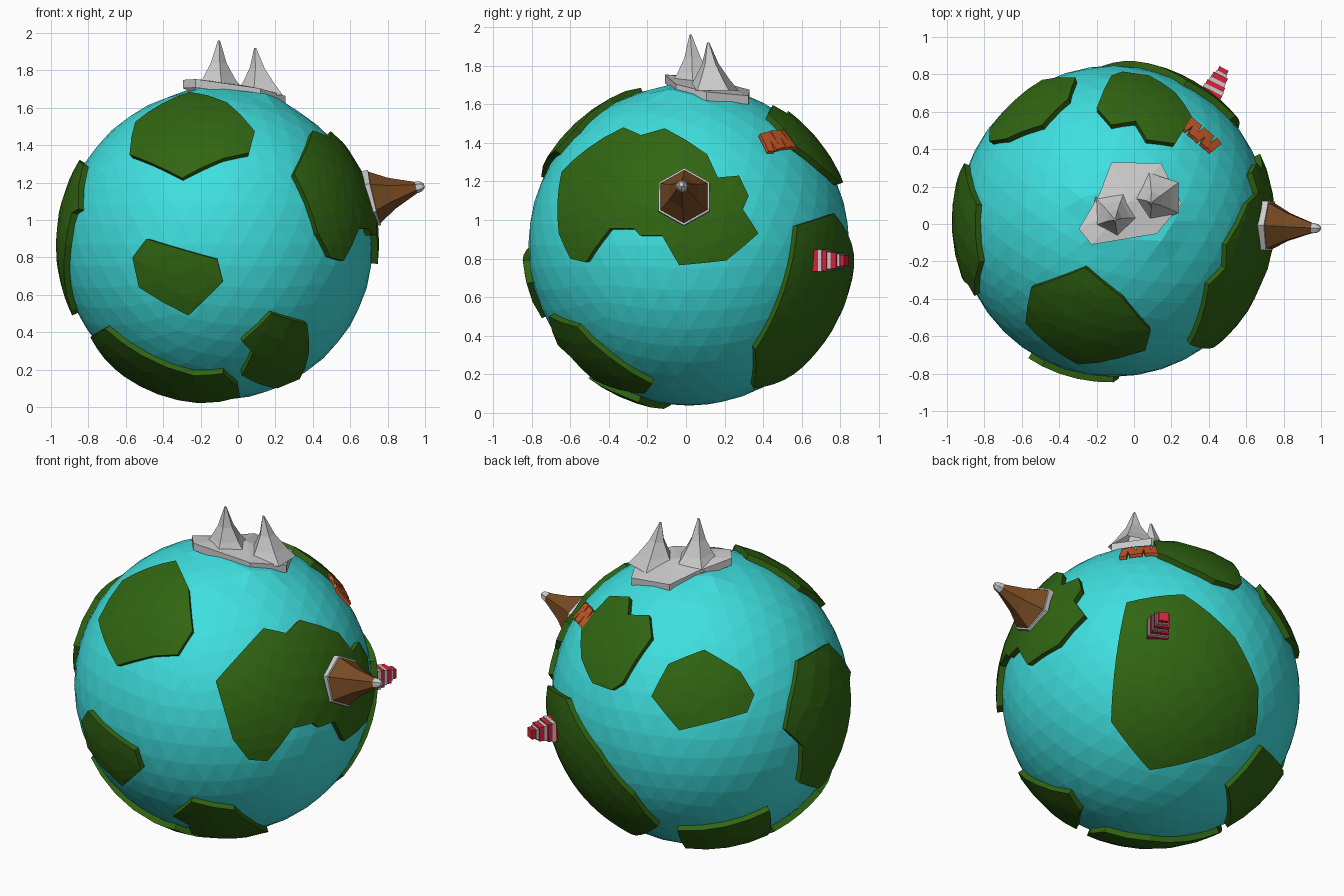
import bpy, bmesh
from math import sin, cos, radians, sqrt, pi
from mathutils import Vector, Matrix

if "Cube" in bpy.data.objects:
    bpy.data.objects.remove(bpy.data.objects["Cube"])

C = Vector((-0.11, 0.015, 0.87))      # planet centre
R_SEA, R_LAND = 0.832, 0.865


def mat(name, rgb):
    m = bpy.data.materials.new(name)
    m.diffuse_color = (*rgb, 1)
    m.use_nodes = True
    m.node_tree.nodes["Principled BSDF"].inputs["Base Color"].default_value = m.diffuse_color
    return m


SEA = mat("sea", (0.05, 0.74, 0.74))
GREEN = mat("grass", (0.03, 0.13, 0.006))
BROWN = mat("earth", (0.19, 0.07, 0.017))
ORANGE = mat("wood", (0.58, 0.10, 0.02))
RED = mat("red", (0.68, 0.017, 0.045))


def finish(bm, name, m=None):
    bmesh.ops.recalc_face_normals(bm, faces=bm.faces)
    me = bpy.data.meshes.new(name)
    bm.to_mesh(me)
    bm.free()
    ob = bpy.data.objects.new(name, me)
    bpy.context.collection.objects.link(ob)
    if m:
        me.materials.append(m)
    return ob


def plate_z(x, y):
    return 1.71 - 0.12 * x - 0.15 * y


# Planet, lifted slightly under the mountains
bm = bmesh.new()
bmesh.ops.create_icosphere(bm, subdivisions=4, radius=R_SEA, matrix=Matrix.Translation(C))
for v in bm.verts:
    if v.co.z > C.z and (v.co.xy - Vector((-0.03, 0.09))).length < 0.26:
        v.co.z = max(v.co.z, plate_z(v.co.x, v.co.y) - 0.03)
finish(bm, "planet", SEA)


def land(name, az, el, outline):
    """Raised patch: outline drawn on a view plane, wrapped onto the sphere."""
    a, e = radians(az), radians(el)
    right = Vector((cos(a), sin(a), 0))
    toward = Vector((sin(a) * cos(e), -cos(a) * cos(e), sin(e)))
    up = toward.cross(right)
    dirs = []
    for u, v in outline:
        w = sqrt(max(0, R_LAND ** 2 - u * u - v * v))
        dirs.append((right * u + up * v + toward * w).normalized())
    n = sum(dirs, Vector()).normalized()
    bm = bmesh.new()
    vs = [bm.verts.new(d / d.dot(n)) for d in dirs]     # flat, great circles stay straight
    edges = [bm.edges.new((vs[i - 1], vs[i])) for i in range(len(vs))]
    bmesh.ops.triangle_fill(bm, edges=edges, use_beauty=True, normal=n)
    for _ in range(4):
        long = [ed for ed in bm.edges if ed.calc_length() > 0.2]
        if long:
            bmesh.ops.subdivide_edges(bm, edges=long, cuts=1)
            bmesh.ops.triangulate(bm, faces=bm.faces)
    for v in bm.verts:
        v.co = v.co.normalized() * R_LAND
    rim = [ed for ed in bm.edges if ed.is_boundary]
    new = bmesh.ops.extrude_edge_only(bm, edges=rim)["geom"]
    for v in new:
        if isinstance(v, bmesh.types.BMVert):
            v.co = v.co.normalized() * (R_SEA - 0.01)
    bmesh.ops.translate(bm, verts=bm.verts, vec=C)
    finish(bm, name, GREEN)


# Land masses
land("land_front_upper", 0, 0, [(-.47, .48), (-.44, .655), (-.15, .815), (.05, .76), (.2, .605),
                                (.17, .49), (.03, .46), (-.19, .355)])
land("land_front_lower", 0, 0, [(-.38, .03), (0, -.08), (.03, -.2), (-.155, -.38),
                                (-.42, -.23), (-.455, -.07)])
land("land_front_right", 0, 0, [(.29, -.37), (.48, -.425), (.49, -.58), (.44, -.72), (.32, -.77),
                                (.13, -.7), (.19, -.58), (.13, -.52)])
land("land_right", 90, 0, [(-.66, .38), (-.34, .61), (-.25, .57), (-.125, .605), (.095, .47),
                           (.15, .35), (.26, .36), (.31, .255), (.28, .185), (.36, .06),
                           (.195, -.08), (-.05, -.105), (-.14, .05), (-.255, .05), (-.285, .085),
                           (-.41, .085), (-.535, -.09), (-.615, -.07), (-.675, .06)])
land("land_back_right", 143, -26, [(-.18, .46), (-.255, -.215), (-.03, -.475), (.56, -.255),
                                   (.57, .005), (.43, .28), (.14, .515)])
land("land_back_low", 143, -26, [(.61, -.315), (.75, -.43), (.44, -.74), (.42, -.55)])
land("land_bottom", 0, -90, [(-.68, .2), (-.6, .43), (-.13, .49), (.03, .52), (.11, .4),
                             (.12, .26), (-.1, .13), (-.5, 0)])
land("land_left", 270, 0, [(-.09, .45), (.22, .43), (.4, .19), (.34, .17), (.3, 0), (.1, -.36),
                           (.04, -.38), (-.19, -.25), (-.205, -.01), (-.31, .12), (-.245, .26)])
land("land_back_left", 215, 24, [(-.275, .01), (-.18, .19), (.02, .27), (.22, .15), (.3, .02),
                                 (.26, -.08), (-.12, -.18)])
land("land_back_top", 0, 90, [(-.01, .78), (.05, .8), (.19, .78), (.33, .69), (.42, .56),
                              (.33, .415), (.18, .435), (.12, .535), (-.01, .515), (-.09, .605)])

# Mountain base plate
bm = bmesh.new()
plate = [(-.12, .33), (.145, .325), (.255, .107), (.12, -.053), (-.227, -.11), (-.295, -.027),
         (-.185, .16)]
top = [bm.verts.new((x, y, plate_z(x, y))) for x, y in plate]
low = [bm.verts.new((x, y, plate_z(x, y) - 0.045)) for x, y in plate]
mid = bm.verts.new((-0.02, 0.12, 1.73))
for i in range(len(plate)):
    bm.faces.new((top[i - 1], top[i], mid))
    bm.faces.new((low[i - 1], low[i], top[i], top[i - 1]))
finish(bm, "mountain_base")


def lathe(name, base, axis, profile, sides, m=None, spin=0.0, close=False, lean=(0, 0)):
    """Faceted rings (height, radius) stacked along an axis."""
    q = axis.to_track_quat('Z', 'Y')
    bm = bmesh.new()
    rings = []
    for h, r in profile:
        rings.append([bm.verts.new(base + q @ Vector((r * cos(spin + 2 * pi * i / sides) + lean[0] * h,
                                                      r * sin(spin + 2 * pi * i / sides) + lean[1] * h, h)))
                      for i in range(sides)])
    for a, b in zip(rings, rings[1:]):
        for i in range(sides):
            bm.faces.new((a[i - 1], a[i], b[i], b[i - 1]))
    if close:
        bm.faces.new(rings[-1])
    return finish(bm, name, m)


# Mountain peaks
UP = Vector((0, 0, 1))
lathe("peak_left", Vector((-.11, .05, 1.70)), UP, [(0, .135), (.06, .09), (.14, .045), (.26, .006)],
      5, spin=0.5, close=True, lean=(-.03, .1))
lathe("peak_right", Vector((.125, .14, 1.67)), UP, [(0, .14), (.06, .095), (.14, .045), (.25, .006)],
      5, spin=0.0, close=True, lean=(.13, .1))

# Volcano on the right continent: rim, slope, cap
base, axis = Vector((.725, -.01, 1.12)), Vector((.965, -.05, .23)).normalized()
lathe("volcano_rim", base, axis, [(-.03, .152), (.004, .152), (.006, .138)], 6, spin=pi / 6)
lathe("volcano_slope", base, axis, [(.004, .142), (.1, .085), (.25, .024)], 6, BROWN, spin=pi / 6)
lathe("volcano_cap", base, axis, [(.235, .032), (.262, .026), (.279, .012)], 6, spin=pi / 6, close=True)


def box(name, centre, q, size, m=None):
    bm = bmesh.new()
    bmesh.ops.create_cube(bm, size=1, matrix=Matrix.LocRotScale(centre, q, Vector(size)))
    return finish(bm, name, m)


# Striped stepped tower
foot, axis = Vector((.405, .68, .79)), Vector((.45, .89, 0)).normalized()
q, h = axis.to_track_quat('Z', 'Y'), 0
for i, (t, w) in enumerate([(.035, .115), (.02, .115), (.025, .105), (.02, .09), (.03, .085),
                            (.015, .065), (.025, .055)]):
    box(f"tower_band_{i}", foot + axis * (h + t / 2), q, (w, w, t), RED if i % 2 == 0 else None)
    h += t

# Plank bridge beside the back upper land
for i in range(5):
    x, y = .29 + .033 * i - C.x, .53 - .028 * i - C.y
    n = Vector((x, y, sqrt(.85 ** 2 - x * x - y * y)))
    z = n.normalized()
    along = Vector((.76, -.65, 0))
    side = z.cross(along).normalized()
    rot = Matrix((side.cross(z), side, z)).transposed()
    rot = rot @ Matrix.Rotation(0.12 if i % 2 else -0.12, 3, 'Z')
    box(f"bridge_plank_{i}", C + n, rot.to_quaternion(), (.042, .115, .02), ORANGE)
